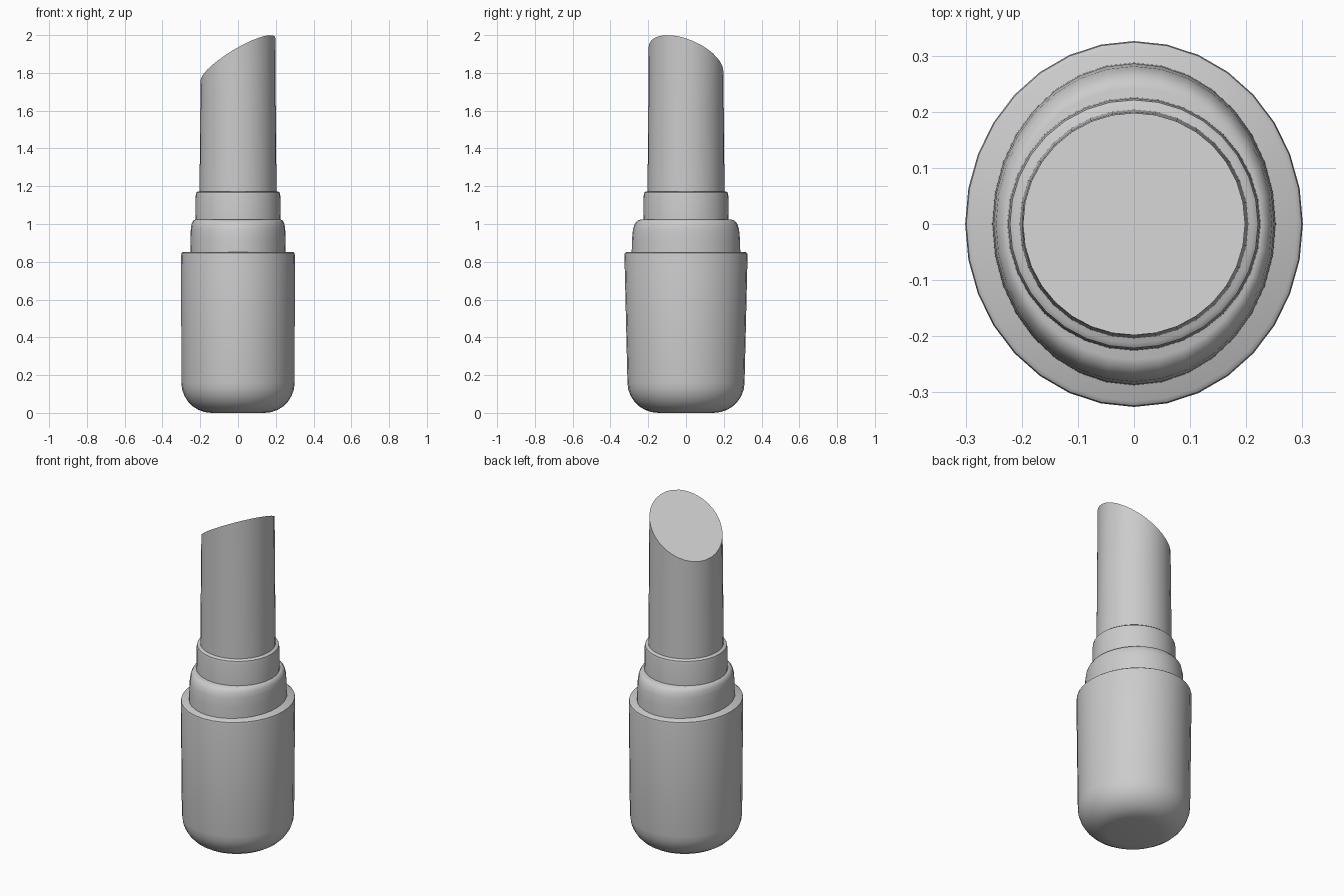
import bpy, bmesh, math

if "Cube" in bpy.data.objects:
    bpy.data.objects.remove(bpy.data.objects["Cube"])

SIDES = 32


def lathe(name, rings, slant=None):
    """Stack elliptical rings (rx, ry, z) and cap both ends; slant sets the last ring's height."""
    bm = bmesh.new()
    loops = []
    for k, (rx, ry, z) in enumerate(rings):
        loop = []
        for i in range(SIDES):
            a = 2 * math.pi * i / SIDES
            x, y = rx * math.cos(a), ry * math.sin(a)
            top = slant and k == len(rings) - 1
            loop.append(bm.verts.new((x, y, slant(x, y) if top else z)))
        loops.append(loop)
    for lo, hi in zip(loops, loops[1:]):
        for i in range(SIDES):
            j = (i + 1) % SIDES
            bm.faces.new((lo[i], lo[j], hi[j], hi[i]))
    bm.faces.new(loops[0][::-1])
    bm.faces.new(loops[-1])
    mesh = bpy.data.meshes.new(name)
    bm.to_mesh(mesh)
    bm.free()
    ob = bpy.data.objects.new(name, mesh)
    bpy.context.collection.objects.link(ob)
    bpy.ops.object.select_all(action='DESELECT')
    ob.select_set(True)
    bpy.context.view_layer.objects.active = ob
    bpy.ops.object.shade_smooth_by_angle(angle=math.radians(40))
    return ob


# Outer case: rounded bottom, sides flaring slightly in depth
case = [(0.14, 0.145, 0.0)]
for i in range(1, 8):
    t = math.radians(90 * i / 7)
    case.append((0.14 + 0.16 * math.sin(t), 0.145 + 0.165 * math.sin(t),
                 0.16 * (1 - math.cos(t))))
case += [(0.301, 0.326, 0.835), (0.299, 0.324, 0.846), (0.291, 0.316, 0.852)]
lathe("outer_case", case)

# Middle collar: oval at the base, rounded shoulder
lathe("middle_collar", [
    (0.253, 0.288, 0.83), (0.252, 0.286, 0.92), (0.25, 0.281, 0.97),
    (0.246, 0.272, 1.0), (0.238, 0.258, 1.017), (0.228, 0.242, 1.023)])

# Inner tube
lathe("inner_tube", [
    (0.226, 0.226, 1.0), (0.224, 0.224, 1.15),
    (0.221, 0.221, 1.166), (0.212, 0.212, 1.173)])

# Lipstick bullet with a flat slanted tip
lathe("lipstick_bullet", [(0.204, 0.204, 1.15), (0.2, 0.2, 1.6), (0.198, 0.198, 2.0)],
      slant=lambda x, y: 1.872 + 0.56 * x - 0.32 * y)
